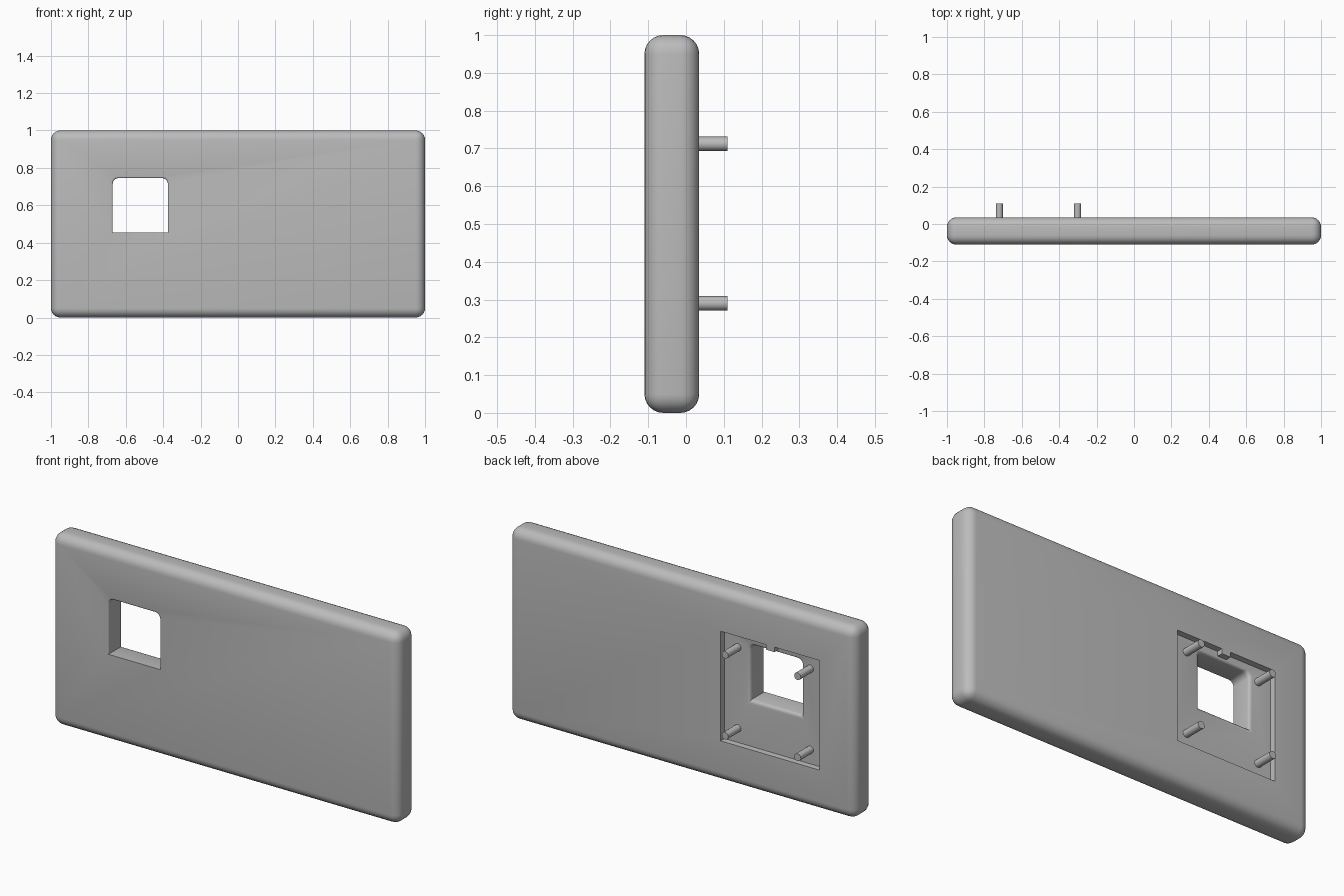
import bpy, bmesh, math

if "Cube" in bpy.data.objects:
    bpy.data.objects.remove(bpy.data.objects["Cube"], do_unlink=True)

grey = bpy.data.materials.new("plain grey")
grey.use_nodes = True
COLOUR = (0.5, 0.5, 0.5, 1)
grey.diffuse_color = COLOUR
grey.node_tree.nodes["Principled BSDF"].inputs["Base Color"].default_value = COLOUR

FRONT, BACK, TIP = -0.11, 0.035, 0.11
FLOOR = BACK - 0.03
CX, CZ = -0.51, 0.5


def make(name, bm):
    bmesh.ops.recalc_face_normals(bm, faces=bm.faces)
    me = bpy.data.meshes.new(name)
    bm.to_mesh(me)
    bm.free()
    me.materials.append(grey)
    ob = bpy.data.objects.new(name, me)
    bpy.context.collection.objects.link(ob)
    return ob


def box(name, x0, x1, y0, y1, z0, z1, bevel=0):
    bm = bmesh.new()
    bmesh.ops.create_cube(bm, size=1)
    for v in bm.verts:
        v.co = ((x0 + x1) / 2 + v.co.x * (x1 - x0),
                (y0 + y1) / 2 + v.co.y * (y1 - y0),
                (z0 + z1) / 2 + v.co.z * (z1 - z0))
    if bevel:
        bmesh.ops.bevel(bm, geom=bm.edges[:], offset=bevel, segments=6,
                        profile=0.5, affect='EDGES')
    return make(name, bm)


def outline(x0, x1, z0, z1, r):
    """Rectangle with rounded top corners."""
    pts = [(x0, z0), (x1, z0)]
    for cx, start in ((x1 - r, 0), (x0 + r, 90)):
        for i in range(7):
            a = math.radians(start + 15 * i)
            pts.append((cx + r * math.cos(a), z1 - r + r * math.sin(a)))
    return pts


def loft(name, sections):
    """Solid through matching outlines placed along y."""
    bm = bmesh.new()
    rings = [[bm.verts.new((x, y, z)) for x, z in pts] for y, pts in sections]
    for a, b in zip(rings, rings[1:]):
        for i in range(len(a)):
            j = (i + 1) % len(a)
            bm.faces.new((a[i], a[j], b[j], b[i]))
    bm.faces.new(rings[0])
    bm.faces.new(rings[-1])
    return make(name, bm)


def smooth(ob):
    bpy.ops.object.select_all(action='DESELECT')
    ob.select_set(True)
    bpy.context.view_layer.objects.active = ob
    bpy.ops.object.shade_smooth_by_angle(angle=math.radians(35))


def window(y, side, top, bottom):
    return y, outline(-0.67 - side, -0.375 + side, 0.455 - bottom, 0.745 + top, 0.03)


# Rounded slab
panel = box("panel", -1, 1, FRONT, BACK, 0, 1, bevel=0.05)

# Square recess in the back
recess = box("recess_cutter", CX - 0.29, CX + 0.29, FLOOR, BACK + 0.1, CZ - 0.29, CZ + 0.29)
for v in recess.data.vertices:
    if v.co.y < BACK:
        v.co.x = CX + (v.co.x - CX) * 0.98
        v.co.z = CZ + (v.co.z - CZ) * 0.98

# Window with softened rims at the front and at the recess floor
R = 0.016
sections = [window(FRONT - 0.05, 0.008, 0.008, 0)]
for i in range(5):
    a = math.radians(22.5 * i)
    f = 0.008 * (1 - math.sin(a))
    sections.append(window(FRONT + 0.008 * (1 - math.cos(a)), f, f, 0))
for i in range(5):
    a = math.radians(22.5 * i)
    f = R * (1 - math.cos(a))
    sections.append(window(FLOOR - R + R * math.sin(a), f, f * 0.6, f * 1.5))
sections.append(window(BACK + 0.05, R, R * 0.6, R * 1.5))
opening = loft("window_cutter", sections)

for cutter in (recess, opening):
    cutter.hide_render = True
    mod = panel.modifiers.new("cut", 'BOOLEAN')
    mod.operation = 'DIFFERENCE'
    mod.solver = 'EXACT'
    mod.object = cutter
    bpy.ops.object.select_all(action='DESELECT')
    panel.select_set(True)
    bpy.context.view_layer.objects.active = panel
    bpy.ops.object.modifier_apply(modifier=mod.name)
    bpy.data.objects.remove(cutter, do_unlink=True)
smooth(panel)

# Four mounting pegs
for row, z in (("lower", 0.29), ("upper", 0.712)):
    for side, x in (("right", -0.72), ("left", -0.302)):
        bpy.ops.mesh.primitive_cylinder_add(
            vertices=24, radius=0.019, depth=TIP - FLOOR + 0.01,
            location=(x, (TIP + FLOOR - 0.01) / 2, z), rotation=(math.pi / 2, 0, 0))
        peg = bpy.context.object
        peg.name = f"{row}_{side}_peg"
        peg.data.materials.append(grey)
        smooth(peg)

# Small catch above the window
box("catch", CX - 0.025, CX + 0.025, FLOOR - 0.02, BACK, 0.76, 0.795)
